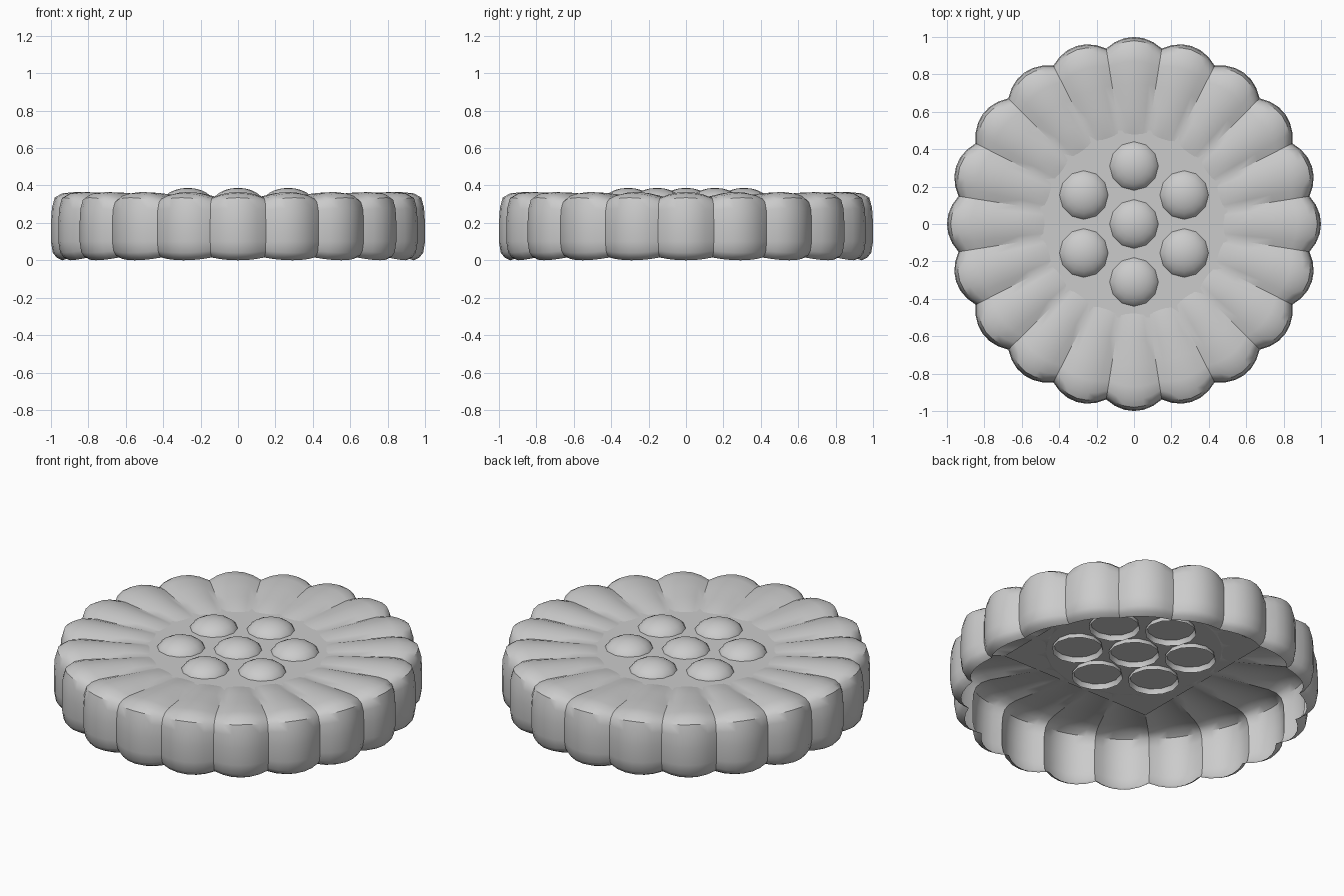
import bpy, bmesh, math

if "Cube" in bpy.data.objects:
    bpy.data.objects.remove(bpy.data.objects["Cube"])

PETALS, SEG = 20, 6
PLANE_Z = 0.33


def finish(name, bm, smooth=True):
    me = bpy.data.meshes.new(name)
    bm.to_mesh(me)
    bm.free()
    ob = bpy.data.objects.new(name, me)
    bpy.context.collection.objects.link(ob)
    if smooth:
        bpy.ops.object.select_all(action='DESELECT')
        ob.select_set(True)
        bpy.context.view_layer.objects.active = ob
        bpy.ops.object.shade_smooth_by_angle(angle=math.radians(35))
    return ob


# Scalloped petal shell: (radius, z) along petal ridge and along the valley
ridge = [(0.475, 0.329), (0.53, 0.342), (0.62, 0.352), (0.75, 0.361), (0.87, 0.365),
         (0.94, 0.358), (0.98, 0.335), (0.995, 0.28), (1.0, 0.2), (1.0, 0.1),
         (0.99, 0.04), (0.97, 0.015), (0.94, 0.0)]
valley = [(0.475, 0.327), (0.53, 0.33), (0.62, 0.331), (0.75, 0.334), (0.85, 0.337),
          (0.90, 0.33), (0.93, 0.31), (0.945, 0.27), (0.95, 0.2), (0.95, 0.1),
          (0.94, 0.05), (0.925, 0.028), (0.90, 0.015)]
bm = bmesh.new()
n = PETALS * SEG
cols = []
for i in range(n):
    t = (i % SEG) / SEG * 2 - 1
    a = (i / SEG - 0.5) * 2 * math.pi / PETALS
    k = 1 - t * t
    col = []
    for (r1, z1), (r0, z0) in zip(ridge, valley):
        r, z = r0 + (r1 - r0) * k, z0 + (z1 - z0) * k
        col.append(bm.verts.new((r * math.cos(a), r * math.sin(a), z)))
    cols.append(col)
for i in range(n):
    c, d = cols[i], cols[(i + 1) % n]
    for j in range(len(ridge) - 1):
        bm.faces.new((c[j], c[j + 1], d[j + 1], d[j]))
finish("petal_ring", bm)

# Square centre plate under the domes
bm = bmesh.new()
bm.faces.new([bm.verts.new((x, y, PLANE_Z))
              for x, y in ((-.5, -.5), (.5, -.5), (.5, .5), (-.5, .5))])
finish("centre_plate", bm, False)


# Open-bottomed seed domes
def dome(name, cx, cy):
    bm = bmesh.new()
    bmesh.ops.create_uvsphere(bm, u_segments=12, v_segments=12, radius=1)
    bmesh.ops.delete(bm, geom=[v for v in bm.verts if v.co.z < -0.01], context='VERTS')
    for v in bm.verts:
        v.co = (cx + v.co.x * 0.14, cy + v.co.y * 0.14, 0.30 + v.co.z * 0.087)
    finish(name, bm)


dome("seed_centre", 0, 0)
for i in range(6):
    a = math.radians(90 + 60 * i)
    dome(f"seed_{i + 1}", 0.31 * math.cos(a), 0.31 * math.sin(a))
